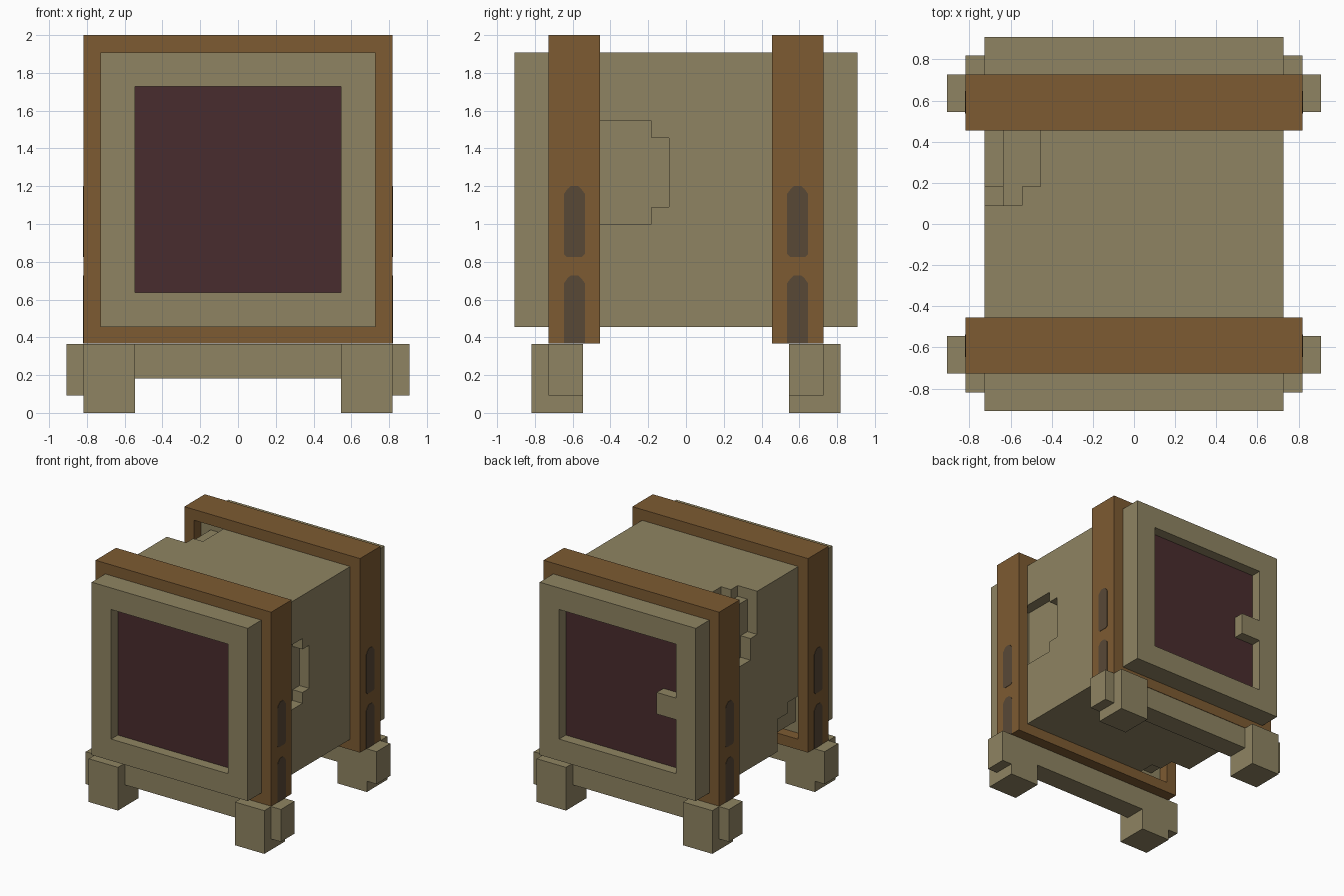
import bpy, bmesh, math

if "Cube" in bpy.data.objects:
    bpy.data.objects.remove(bpy.data.objects["Cube"])

U = 1 / 11  # block unit


def srgb(r, g, b):
    f = lambda c: (c / 255) / 12.92 if c < 11 else ((c / 255 + 0.055) / 1.055) ** 2.4
    return (f(r), f(g), f(b), 1)


def material(name, rgb):
    m = bpy.data.materials.new(name)
    m.diffuse_color = srgb(*rgb)
    m.use_nodes = True
    m.node_tree.nodes["Principled BSDF"].inputs["Base Color"].default_value = m.diffuse_color
    return m


STONE = material("khaki stone", (143, 132, 98))
WOOD = material("brown wood", (125, 91, 50))
GLASS = material("dark maroon", (73, 44, 46))
SLOT = material("grey brown", (88, 72, 54))


def box(name, lo, hi, mat):
    """Box between two corners, given in block units."""
    bm = bmesh.new()
    bmesh.ops.create_cube(bm, size=1)
    for v in bm.verts:
        for i in range(3):
            v.co[i] = (hi[i] if v.co[i] > 0 else lo[i]) * U
    me = bpy.data.meshes.new(name)
    bm.to_mesh(me)
    bm.free()
    ob = bpy.data.objects.new(name, me)
    me.materials.append(mat)
    bpy.context.collection.objects.link(ob)
    return ob


def cut(target, lo, hi):
    """Subtract a box from the target."""
    cutter = box("cutter", lo, hi, target.data.materials[0])
    mod = target.modifiers.new("cut", 'BOOLEAN')
    mod.operation = 'DIFFERENCE'
    mod.solver = 'EXACT'
    mod.object = cutter
    bpy.context.view_layer.objects.active = target
    bpy.ops.object.modifier_apply(modifier=mod.name)
    bpy.data.objects.remove(cutter)


# Body with a sunken window at each end
body = box("body", (-8, -10, 5), (8, 10, 21), STONE)
cut(body, (-6, -11, 7), (6, -9, 19))
cut(body, (-6, 9, 7), (6, 11, 19))

# Chipped notch on the right side
cut(body, (7, -6, 11), (9, -2, 17))
cut(body, (7, -6, 12), (9, -1, 16))

# Chipped upper left edge near the back
cut(body, (-9, 2, 15), (-7, 6, 22))
cut(body, (-9, 1, 17), (-7, 6, 22))
cut(body, (-9, 2, 20), (-5, 6, 22))
cut(body, (-9, 1, 20), (-6, 6, 22))

# Chipped lower left edge near the front
cut(body, (-9, -6, 4), (-7, -2, 8))
cut(body, (-9, -6, 4), (-7, -3.5, 9))
cut(body, (-9, -6, 4), (-5, -3.5, 6))
cut(body, (-9, -6, 4), (-6, -2, 6))

# Knob in the back window
box("knob", (-6, 9, 12), (-4, 10, 14), STONE)


def slot_plate(name, sx, y, z0, z1, chamfered_bottom):
    """Thin plate with a rounded top on the outer side of a frame."""
    w, c = 0.055, 0.025
    outline = [(w, z1 - 0.04), (c * 1.4, z1 - 0.013), (c * 0.8, z1),
               (-c * 0.8, z1), (-c * 1.4, z1 - 0.013), (-w, z1 - 0.04)]
    if chamfered_bottom:
        outline += [(-w, z0 + 0.015), (-w + 0.015, z0), (w - 0.015, z0), (w, z0 + 0.015)]
    else:
        outline += [(-w, z0), (w, z0)]
    bm = bmesh.new()
    x = sx * 9 * U
    face = bm.faces.new([bm.verts.new((x, y + a, z)) for a, z in outline])
    ext = bmesh.ops.extrude_face_region(bm, geom=[face])
    for v in ext["geom"]:
        if isinstance(v, bmesh.types.BMVert):
            v.co.x += sx * 0.003
    bmesh.ops.recalc_face_normals(bm, faces=bm.faces)
    me = bpy.data.meshes.new(name)
    bm.to_mesh(me)
    bm.free()
    me.materials.append(SLOT)
    bpy.context.collection.objects.link(bpy.data.objects.new(name, me))


for s, end in ((-1, "front"), (1, "back")):
    def span(a, b):
        return sorted((s * a, s * b))

    # Window pane
    y0, y1 = span(8.95, 9.02)
    box(end + "_window", (-6, y0, 7), (6, y1, 19), GLASS)

    # Square wooden frame around the body
    y0, y1 = span(5, 8)
    frame = box(end + "_frame", (-9, y0, 4.03), (9, y1, 22), WOOD)
    cut(frame, (-8, y0 - 1, 5), (8, y1 + 1, 21))

    # Cross beam between the feet
    y0, y1 = span(6, 8)
    box(end + "_beam", (-6, y0, 2), (6, y1, 4), STONE)

    for sx, side in ((-1, "left"), (1, "right")):
        # Foot with a smaller block on its outer side
        y0, y1 = span(6, 9)
        xa, xb = sorted((sx * 6, sx * 9))
        box(f"{end}_{side}_foot", (xa, y0, 0), (xb, y1, 4), STONE)
        y0, y1 = span(6, 8)
        xa, xb = sorted((sx * 9, sx * 10))
        box(f"{end}_{side}_foot_side", (xa, y0, 1), (xb, y1, 4), STONE)

        # Dark slots on the frame side
        y = s * 6.5 * U
        slot_plate(f"{end}_{side}_upper_slot", sx, y, 0.825, 1.2, True)
        slot_plate(f"{end}_{side}_lower_slot", sx, y, 0.367, 0.727, False)
